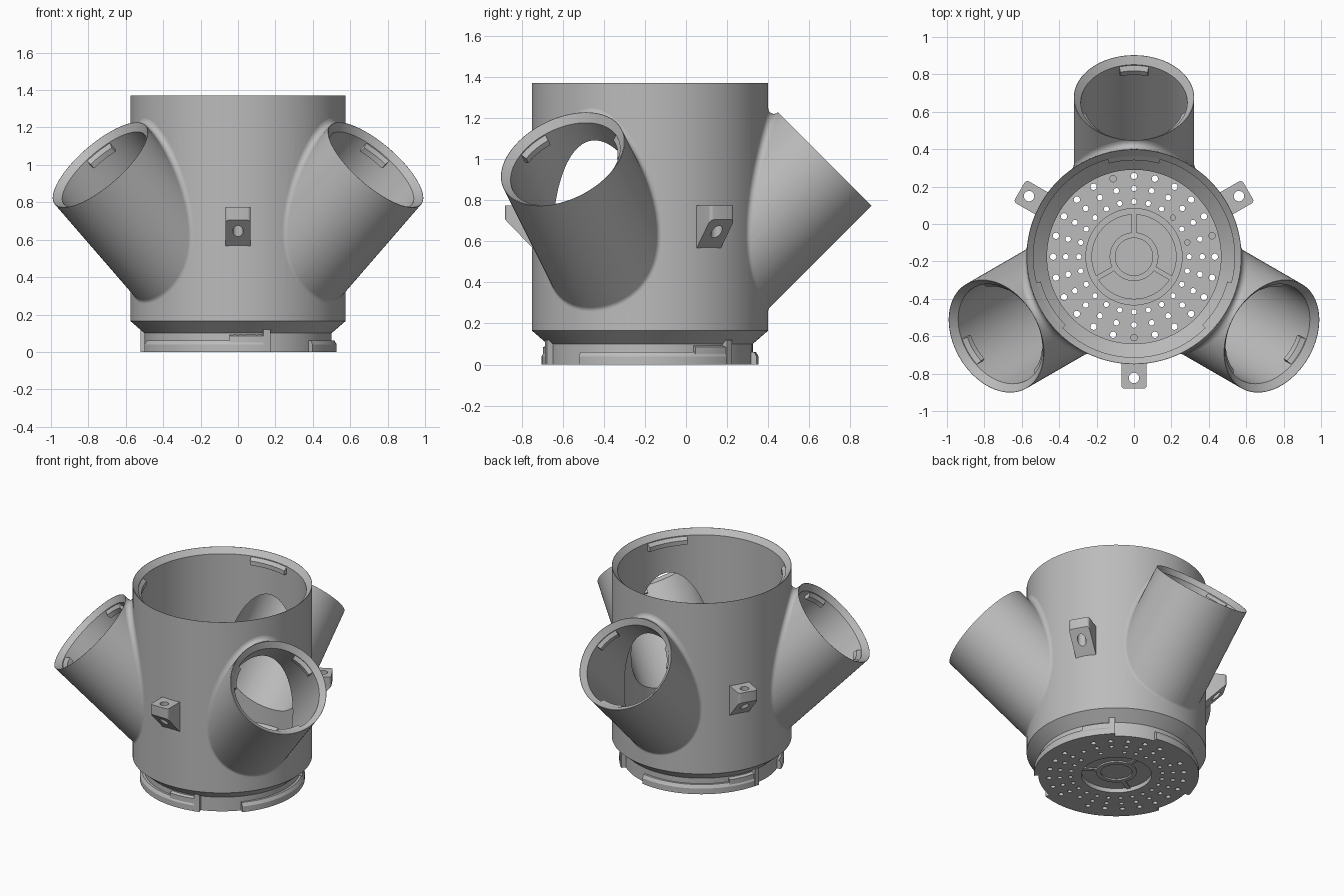
import bpy, bmesh, math
from mathutils import Matrix, Vector

if "Cube" in bpy.data.objects:
    bpy.data.objects.remove(bpy.data.objects["Cube"])

grey = bpy.data.materials.new("plain grey")
grey.use_nodes = True
COLOR = (0.5, 0.5, 0.5, 1)
grey.diffuse_color = COLOR
grey.node_tree.nodes["Principled BSDF"].inputs["Base Color"].default_value = COLOR

BODY_R, TUBE_R, WALL = 0.575, 0.322, 0.037
TOP = 1.37
AXIS = Matrix.Translation((0, -0.175, 0))      # the body's vertical axis
TUBE_AZ = (90, 210, 330)
LUG_AZ = (-90, 30, 150)


def turned(az):
    return AXIS @ Matrix.Rotation(math.radians(az), 4, 'Z')


def tube_frame(az):
    """Frame whose origin is the mouth of a tube and whose z runs out along it."""
    return turned(az) @ Matrix.Translation((0.85, 0, 1.0)) @ Matrix.Rotation(math.pi / 4, 4, 'Y')


def finish(name, bm, matrix=AXIS):
    bmesh.ops.recalc_face_normals(bm, faces=bm.faces)
    bm.transform(matrix)
    mesh = bpy.data.meshes.new(name)
    bm.to_mesh(mesh)
    bm.free()
    mesh.materials.append(grey)
    ob = bpy.data.objects.new(name, mesh)
    bpy.context.collection.objects.link(ob)
    return ob


def bridge(bm, loops, closed):
    """Skin a row of equal cross-sections, capping the ends when open."""
    rows = [[bm.verts.new(p) for p in loop] for loop in loops]
    count = len(rows[0])
    for i in range(len(rows) if closed else len(rows) - 1):
        a, b = rows[i], rows[(i + 1) % len(rows)]
        for j in range(count):
            k = (j + 1) % count
            bm.faces.new((a[j], a[k], b[k], b[j]))
    if not closed:
        bm.faces.new(rows[0])
        bm.faces.new(rows[-1])


def sweep(name, profile, start=0, end=360, matrix=AXIS, steps=96):
    """Revolve a closed (radius, height) profile, fully or over an arc."""
    full = end - start == 360
    steps = steps if full else max(3, int((end - start) / 3))
    loops = []
    for i in range(steps if full else steps + 1):
        a = math.radians(start + (end - start) * i / steps)
        loops.append([(r * math.cos(a), r * math.sin(a), z) for r, z in profile])
    bm = bmesh.new()
    bridge(bm, loops, full)
    bmesh.ops.remove_doubles(bm, verts=bm.verts, dist=1e-5)
    bmesh.ops.dissolve_degenerate(bm, edges=bm.edges, dist=1e-6)
    return finish(name, bm, matrix)


def rod(name, r, low, high, matrix, steps=96):
    return sweep(name, [(0, low), (r, low), (r, high), (0, high)], matrix=matrix, steps=steps)


def combine(target, tool, operation):
    mod = target.modifiers.new(operation, 'BOOLEAN')
    mod.operation, mod.object, mod.solver = operation, tool, 'EXACT'
    bpy.context.view_layer.objects.active = target
    bpy.ops.object.modifier_apply(modifier=mod.name)
    bpy.data.objects.remove(tool)


# Main body with three slanted tubes, hollowed out afterwards
body = sweep("main_body", [(0, 0), (0.5, 0), (0.5, 0.1), (BODY_R, 0.165), (BODY_R, TOP), (0, TOP)])
for az in TUBE_AZ:
    combine(body, rod("tube", TUBE_R, -0.85, 0, tube_frame(az)), 'UNION')
bore = BODY_R - WALL
combine(body, sweep("cavity", [(0, 0.03), (0.465, 0.03), (0.465, 0.1), (bore, 0.165),
                               (bore, TOP - 0.035), (bore + 0.055, TOP + 0.02), (0, TOP + 0.02)]), 'DIFFERENCE')
tube_bore = TUBE_R - WALL
for az in TUBE_AZ:
    cutter = sweep("bore", [(0, -0.85), (tube_bore, -0.85), (tube_bore, -0.035),
                            (tube_bore + 0.055, 0.02), (0, 0.02)], matrix=tube_frame(az))
    combine(body, cutter, 'DIFFERENCE')

# Floor opening and drain holes
combine(body, rod("opening", 0.225, -0.1, 0.1, AXIS), 'DIFFERENCE')
bm = bmesh.new()
for ring, size in ((0.295, 0.014), (0.365, 0.015), (0.432, 0.017)):
    for i in range(24):
        spot = Matrix.Rotation(math.tau * i / 24, 4, 'Z') @ Matrix.Translation((ring, 0, 0))
        bmesh.ops.create_cone(bm, cap_ends=True, segments=16, radius1=size, radius2=size, depth=0.2, matrix=spot)
combine(body, finish("drain_holes", bm), 'DIFFERENCE')

# Floor lip, hub ring and spokes
sweep("floor_lip", [(0.225, 0.01), (0.26, 0.01), (0.26, 0.05), (0.225, 0.05)])
sweep("hub_ring", [(0.1, 0.02), (0.13, 0.02), (0.13, 0.05), (0.1, 0.05)])
for i, az in enumerate(TUBE_AZ):
    bm = bmesh.new()
    bmesh.ops.create_cube(bm, size=1, matrix=Matrix.Translation((0.18, 0, 0.035)) @ Matrix.Diagonal((0.11, 0.026, 0.028, 1)))
    finish(f"hub_spoke_{i + 1}", bm, turned(az))


# Rounded blend where each tube meets the body
def blend(name, az, r=0.028, steps=96, arc=6):
    loops = []
    c45 = math.sqrt(0.5)
    for i in range(steps):
        t = math.tau * i / steps
        n_tube = Vector((c45 * math.cos(t), math.sin(t), -c45 * math.cos(t)))
        off = n_tube * (TUBE_R + r)
        x = math.sqrt((BODY_R + r) ** 2 - off.y ** 2)
        centre = Vector((x, off.y, 1.0 + off.z + (x - 0.85 - off.x)))
        n_body = Vector((x, off.y, 0)).normalized()
        mid = (n_tube + n_body).normalized()
        loop = [centre - r * n_tube.slerp(n_body, j / arc) for j in range(arc + 1)]
        loop.append(centre - mid * (1.04 * r / mid.dot(n_body)))
        loops.append(loop)
    bm = bmesh.new()
    bridge(bm, loops, True)
    finish(name, bm, turned(az))


for i, az in enumerate(TUBE_AZ):
    blend(f"tube_blend_{i + 1}", az)


# Inner locking tabs under every rim
def tab(name, radius, angle, half, matrix):
    sweep(name, [(radius + 0.012, -0.03), (radius - 0.022, -0.06), (radius - 0.022, -0.09),
                 (radius + 0.012, -0.09)], angle - half, angle + half, matrix)


for i, az in enumerate(TUBE_AZ):
    tab(f"body_tab_{i + 1}", bore, az, 15, AXIS @ Matrix.Translation((0, 0, TOP)))
    for j in range(3):
        tab(f"tube_{i + 1}_tab_{j + 1}", tube_bore, 120 * j, 16, tube_frame(az))

# Outer locking rails, humps and stops on the base
for i in range(3):
    stop = -73 + 120 * i
    sweep(f"base_rail_{i + 1}", [(0.49, 0), (0.528, 0), (0.528, 0.04), (0.515, 0.062), (0.49, 0.062)], stop - 88, stop)
    sweep(f"base_hump_{i + 1}", [(0.49, 0.05), (0.522, 0.05), (0.522, 0.085), (0.49, 0.095)], stop - 22, stop)
    sweep(f"base_stop_{i + 1}", [(0.49, 0), (0.53, 0), (0.53, 0.12), (0.49, 0.12)], stop - 2, stop + 2)

# Mounting lugs with a vertical hole
for i, az in enumerate(LUG_AZ):
    side = [(0.55, 0.775), (0.705, 0.775), (0.705, 0.705), (0.565, 0.56), (0.55, 0.56)]
    bm = bmesh.new()
    bridge(bm, [[(r, y, z) for r, z in side] for y in (-0.068, 0.068)], False)
    corners = [e for e in bm.edges if all(v.co.x > 0.7 for v in e.verts)
               and abs(e.verts[0].co.z - e.verts[1].co.z) > 0.01]
    bmesh.ops.bevel(bm, geom=corners, offset=0.018, segments=4, profile=0.5, affect='EDGES')
    lug = finish(f"mounting_lug_{i + 1}", bm, turned(az))
    combine(lug, rod("hole", 0.028, 0.4, 0.9, turned(az) @ Matrix.Translation((0.648, 0, 0)), 24), 'DIFFERENCE')

# Smooth the round walls, keep the edges sharp
bpy.ops.object.select_all(action='DESELECT')
for ob in bpy.context.collection.objects:
    if ob.type == 'MESH' and grey.name in ob.data.materials:
        ob.select_set(True)
        bpy.context.view_layer.objects.active = ob
bpy.ops.object.shade_smooth_by_angle(angle=math.radians(30))
